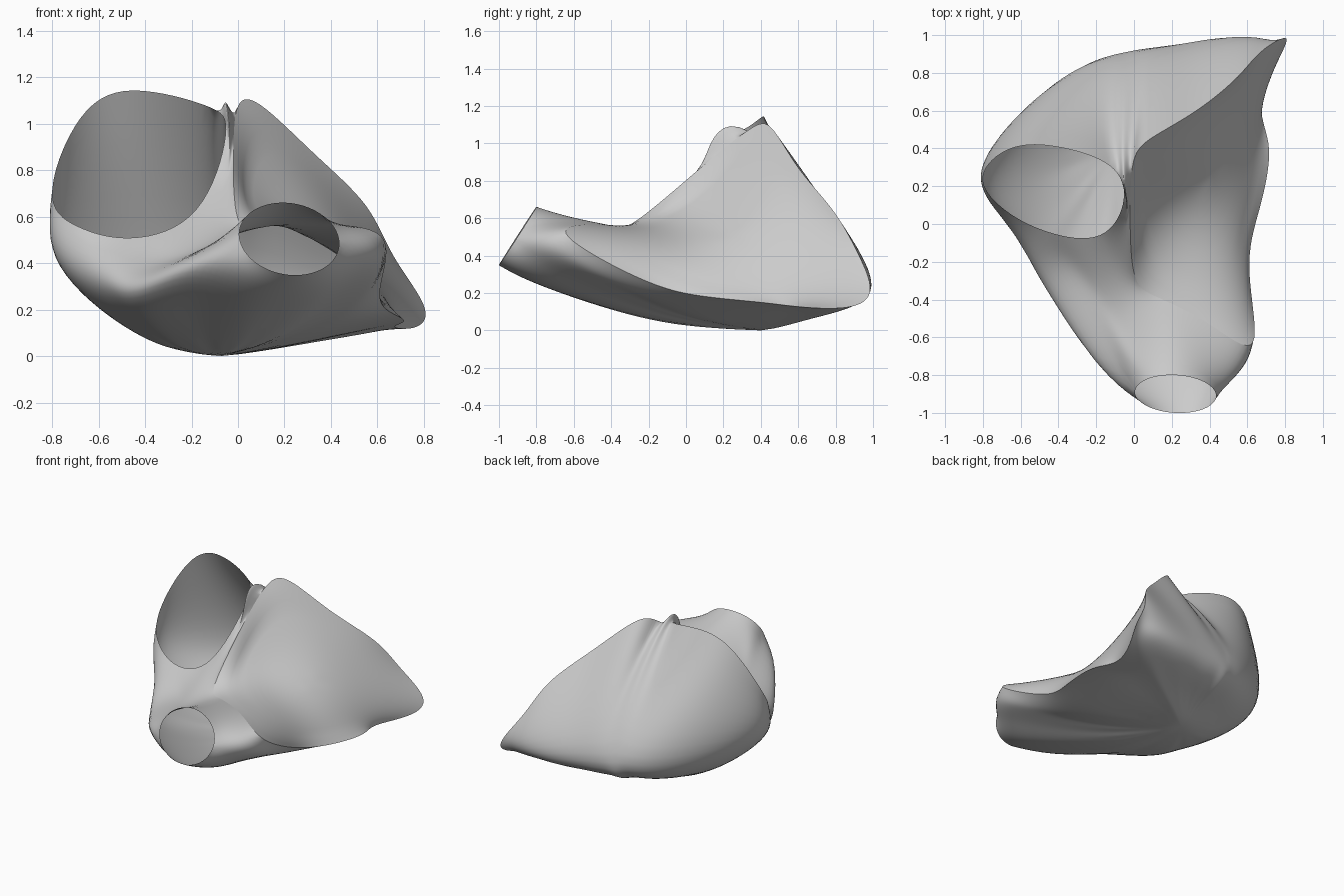
import bpy, bmesh, math
from mathutils import Vector as V

if "Cube" in bpy.data.objects:
    bpy.data.objects.remove(bpy.data.objects["Cube"])


def ellipse(c, a, b, n=8):
    c, a, b = V(c), V(a), V(b)
    return [c + a * math.cos(k * math.tau / n) + b * math.sin(k * math.tau / n) for k in range(n)]


def make_object(name, verts, faces):
    me = bpy.data.meshes.new(name)
    me.from_pydata(verts, [], faces)
    bm = bmesh.new()
    bm.from_mesh(me)
    bmesh.ops.recalc_face_normals(bm, faces=bm.faces)
    bm.to_mesh(me)
    bm.free()
    ob = bpy.data.objects.new(name, me)
    bpy.context.collection.objects.link(ob)
    for p in me.polygons:
        p.use_smooth = True
    return ob


# Rims of the two openings, and the ridge loop round the slanted face
H = [V(p) for p in (
    (-.055, .13, .95), (-.13, .31, 1.075), (-.39, .405, 1.14), (-.65, .40, 1.06),
    (-.80, .25, .72), (-.69, .08, .56), (-.46, -.04, .51), (-.18, -.06, .63))]
T = ellipse((.22, -.9, .505), (.215, -.01, -.02), (0, .1, .155))
M = [V(p) for p in (
    (.10, .46, 1.08), (.33, .60, .87), (.55, .78, .65), (.67, .91, .43), (.80, .985, .22),
    (.765, .87, .125), (.715, .40, .15), (.665, .08, .185), (.61, -.25, .28), (.63, -.63, .50),
    (.40, -.53, .565), (.13, -.39, .56), (.0, -.26, .59), (-.02, .09, .88), (.0, .34, 1.075),
    (.675, .62, .125))]
C = [V((-.28, -.33, .41)), V((-.09, -.48, .49))]
# narrow bridge between the large opening and the ridge
B = [V((-.06, .335, 1.08)), V((-.035, .115, .92))]

verts, index = [], {}
for key, pts in (("H", H), ("T", T), ("M", M), ("C", C), ("B", B)):
    for i, p in enumerate(pts):
        index[key + str(i)] = len(verts)
        verts.append(p)

# Saddle between the openings and the ridge
saddle = ("H0 B1 B0 H1", "B1 M13 M14 B0", "H7 M12 M13 B1 H0", "H6 C0 C1 H7", "H7 C1 M11 M12",
          "C1 T3 T2 M11", "T2 T1 M10 M11", "T1 T0 M9 M10", "C0 T4 T3 C1")
faces = [[index[k] for k in q.split()] for q in saddle]

# Bowl: upper loop, widest outline, lower ring, lowest point
loop = [index[k] for k in ("H1 H2 H3 H4 H5 H6 C0 T4 T5 T6 T7 T0 M9 M8 M7 M6 M15 M5 M4 "
                           "M3 M2 M1 M0 M14 B0").split()]
outline = [
    (-.14, .88, .34), (-.32, .81, .34), (-.58, .60, .37), (-.77, .28, .40), (-.65, .02, .30),
    (-.54, -.20, .28), (-.42, -.42, .28), (-.19, -.71, .34), (.02, -.78, .27), (.18, -.76, .235),
    (.34, -.74, .25), (.48, -.68, .31), (.56, -.5, .30), (.48, -.2, .18), (.5, .1, .13),
    (.52, .38, .11), (.53, .58, .105), (.58, .75, .105), (.66, .89, .13), (.62, .975, .19),
    (.46, .985, .23), (.28, .96, .27), (.13, .935, .30), (.02, .915, .32), (-.055, .90, .33)]
low = V((-.08, .40, 0))
n = len(loop)
rings = [loop]
for ring in ([V(p) for p in outline],
             [V((low.x + .55 * (x - low.x), low.y + .55 * (y - low.y), .28 * z + .04 * max(0, x)))
              for x, y, z in outline]):
    rings.append(list(range(len(verts), len(verts) + n)))
    verts += ring
verts.append(low)
for a, b in zip(rings, rings[1:]):
    faces += [[a[i], a[(i + 1) % n], b[(i + 1) % n], b[i]] for i in range(n)]
faces += [[rings[2][i], rings[2][(i + 1) % n], len(verts) - 1] for i in range(n)]

shell = make_object("shell", verts, faces)
sub = shell.modifiers.new("smooth", "SUBSURF")
sub.levels = sub.render_levels = 3


def evaluated():
    shell.data.update()
    bpy.context.view_layer.update()
    return shell.evaluated_get(bpy.context.evaluated_depsgraph_get())


# Adjust the cage so the smooth surface passes close to the chosen points
for _ in range(8):
    ev = evaluated().data
    delta = [verts[i] - ev.vertices[i].co for i in range(len(verts))]
    for v, d in zip(shell.data.vertices, delta):
        v.co += d * .7
    shell.data.update_tag()
    shell.update_tag()

smooth = bpy.data.meshes.new_from_object(evaluated())
shell.modifiers.clear()
shell.data = smooth

# Slanted face: soap-film surface stretched over the ridge loop
bm = bmesh.new()
bm.from_mesh(smooth)
bm.verts.ensure_lookup_table()
start = bm.verts[index["M0"]]
edge_pts, prev, cur = [], None, start
while True:
    edge_pts.append(cur.co.copy())
    nxt = [e.other_vert(cur) for e in cur.link_edges if e.is_boundary]
    step = nxt[0] if nxt[0] is not prev else nxt[1]
    prev, cur = cur, step
    if cur is start or len(edge_pts) > 1000:
        break
bm.free()

m = len(edge_pts)
film, film_faces = list(edge_pts), []
levels = [.95, .9, .84, .77, .7, .62, .53, .44, .34, .23, .12]
out = V((.8, -.3, .5)).normalized()


def shaped(p, r):
    # broad hollow beside the ridge
    hollow = .085 * math.exp(-((p.x - .25) ** 2 + (p.y - .02) ** 2) / .09)
    return p - out * hollow * min(1, 2.5 * (1 - r * r))


for r in levels:
    k = [(1 - r * r) / (1 - 2 * r * math.cos(j * math.tau / m) + r * r) for j in range(m)]
    s = sum(k)
    for i in range(m):
        p = V((0, 0, 0))
        for j in range(m):
            p += edge_pts[j] * k[(i - j) % m]
        film.append(shaped(p / s, r))
film.append(shaped(sum(edge_pts, V((0, 0, 0))) / m, 0))
for a in range(len(levels)):
    film_faces += [[a * m + i, a * m + (i + 1) % m, (a + 1) * m + (i + 1) % m, (a + 1) * m + i]
                   for i in range(m)]
film_faces += [[len(levels) * m + i, len(levels) * m + (i + 1) % m, len(film) - 1] for i in range(m)]
make_object("slanted_face", film, film_faces)

# Stand the model on the ground
drop = min(v.co.z for v in smooth.vertices)
for ob in bpy.context.collection.objects:
    ob.location.z = -drop
